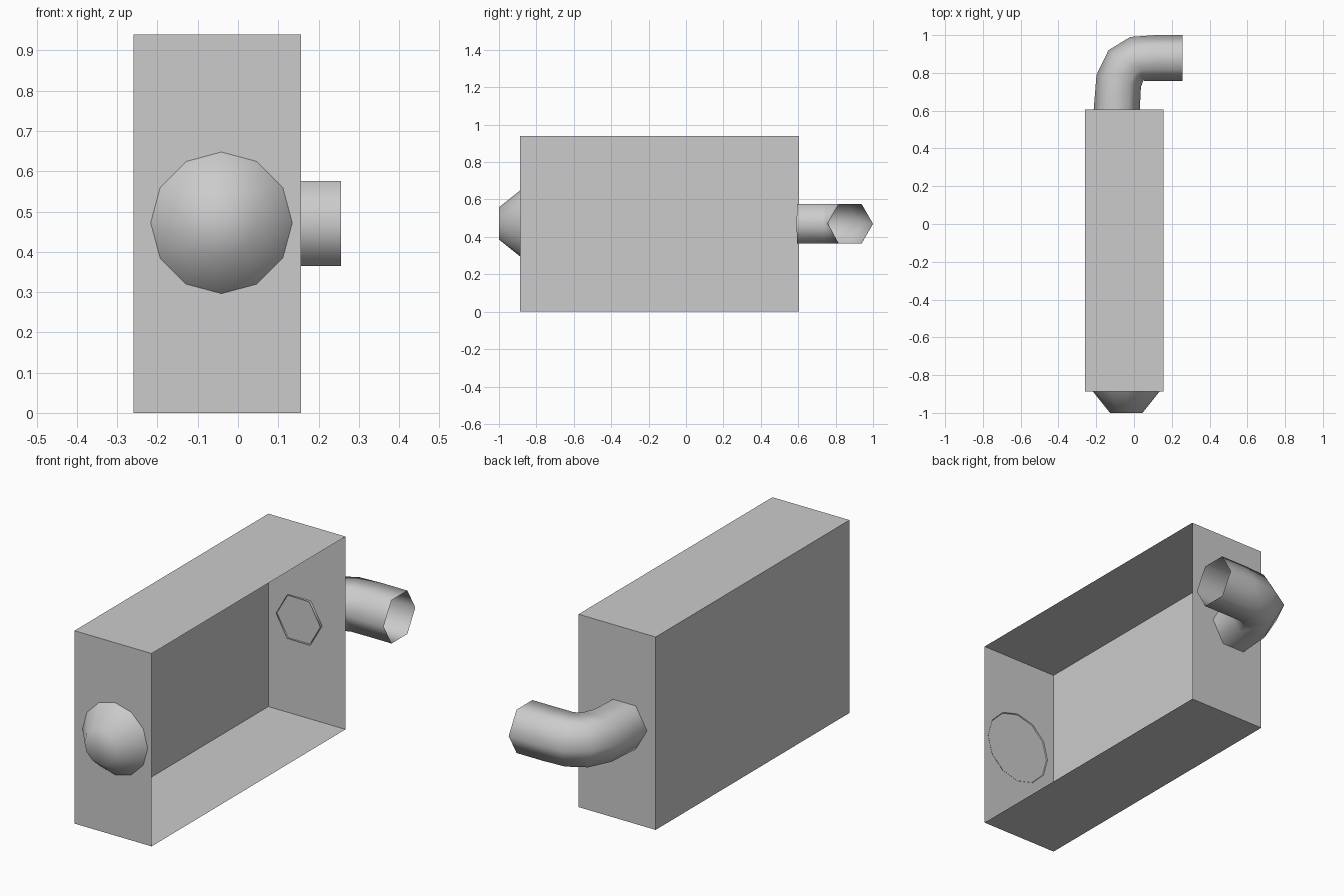
import bpy
import bmesh
from math import cos, sin, pi
from mathutils import Vector

default = bpy.data.objects.get("Cube")
if default:
    bpy.data.objects.remove(default, do_unlink=True)

grey = bpy.data.materials.new("light_grey")
grey.use_nodes = True
colour = (0.6, 0.6, 0.6, 1)
grey.diffuse_color = colour
grey.node_tree.nodes["Principled BSDF"].inputs["Base Color"].default_value = colour

MID_Z = 0.47


def finish(bm, name, smooth=False):
    """Turn a bmesh into a named object with the grey material."""
    mesh = bpy.data.meshes.new(name)
    for face in bm.faces:
        face.smooth = smooth
    bm.to_mesh(mesh)
    bm.free()
    mesh.materials.append(grey)
    obj = bpy.data.objects.new(name, mesh)
    bpy.context.collection.objects.link(obj)
    return obj


def bridge(bm, a, b):
    """Join two rings of vertices with quads."""
    n = len(a)
    for i in range(n):
        j = (i + 1) % n
        bm.faces.new((a[i], a[j], b[j], b[i]))


# Thin-walled box, open on its +x side
bm = bmesh.new()
bmesh.ops.create_cube(bm, size=1)
for v in bm.verts:
    v.co = Vector((v.co.x * 0.416 - 0.052, v.co.y * 1.493 - 0.1415, v.co.z * 0.94 + MID_Z))
bm.normal_update()
bmesh.ops.delete(bm, geom=[f for f in bm.faces if f.normal.x > 0.9], context='FACES_ONLY')
finish(bm, "box_shell")

# Tapered front knob with a flat tip
bm = bmesh.new()
rings = []
for radius, y in ((0.179, -0.884), (0.086, -1.0)):
    rings.append([bm.verts.new((-0.041 + radius * cos(i * pi / 6), y,
                                MID_Z + 0.002 + radius * sin(i * pi / 6)))
                  for i in range(12)])
bridge(bm, *rings)
tip = bm.verts.new((-0.041, -1.0, MID_Z + 0.002))
for i in range(12):
    bm.faces.new((rings[1][i], rings[1][(i + 1) % 12], tip))
bmesh.ops.recalc_face_normals(bm, faces=bm.faces)
finish(bm, "front_knob", smooth=True)

# Open six-sided pipe: centre x, y and outward direction at each ring
path = [
    ((-0.092, 0.595), (-1, 0.03)),
    ((-0.081, 0.757), (-0.96, 0.27)),
    ((-0.043, 0.840), (-0.75, 0.65)),
    ((0.017, 0.874), (-0.3, 0.95)),
    ((0.114, 0.878), (0, 1)),
    ((0.256, 0.878), (0, 1)),
]
bm = bmesh.new()
rings = []
for centre, outward in path:
    c = Vector((*centre, MID_Z))
    out = Vector((*outward, 0)).normalized()
    rings.append([bm.verts.new(c + 0.122 * (out * cos(i * pi / 3) + Vector((0, 0, sin(i * pi / 3)))))
                  for i in range(6)])
for a, b in zip(rings, rings[1:]):
    bridge(bm, a, b)
bmesh.ops.recalc_face_normals(bm, faces=bm.faces)
finish(bm, "rear_pipe", smooth=True)
